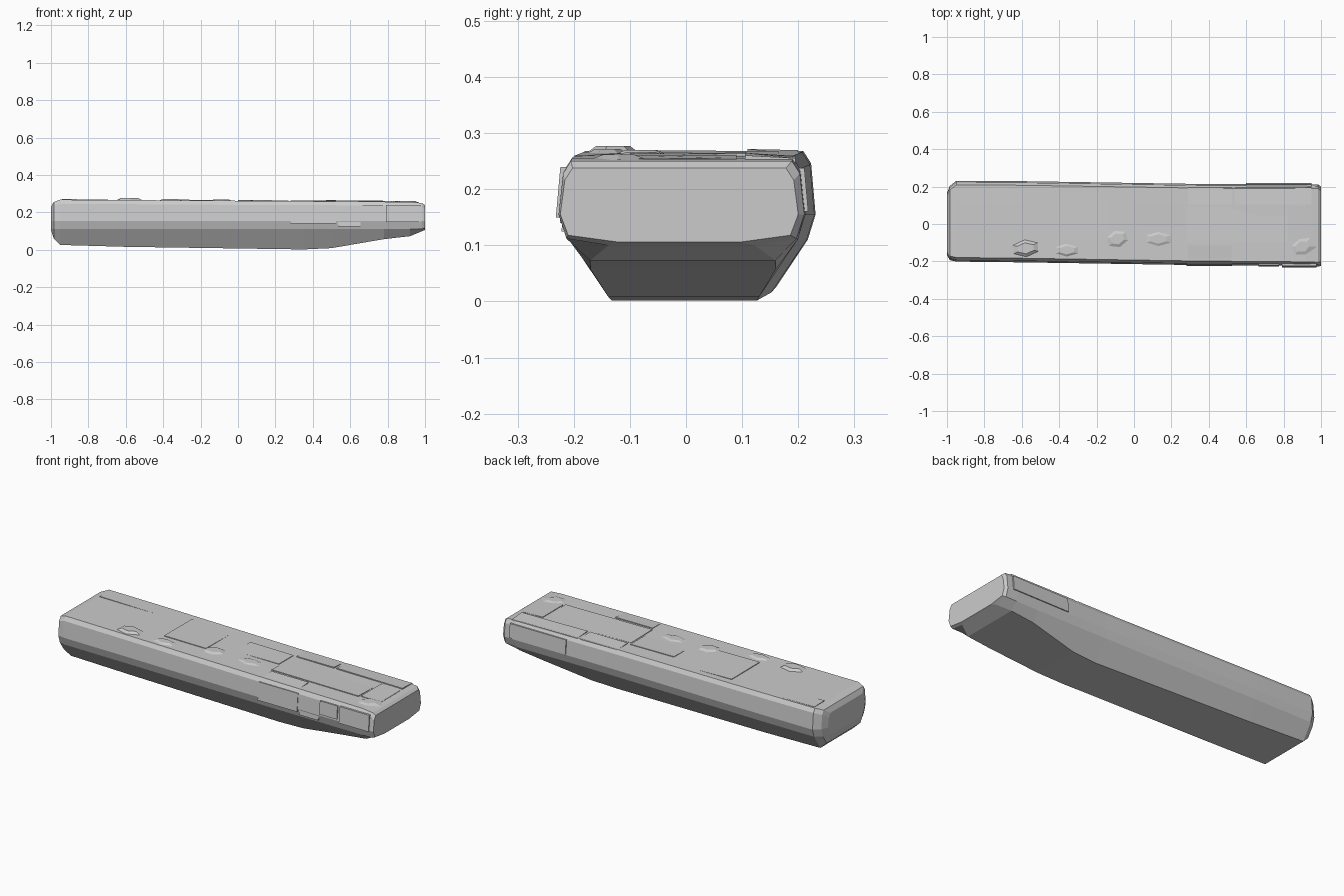
import bpy, bmesh
from mathutils import Matrix

cube = bpy.data.objects.get("Cube")
if cube:
    bpy.data.objects.remove(cube, do_unlink=True)


def finish(name, bm):
    bm.normal_update()
    bmesh.ops.recalc_face_normals(bm, faces=bm.faces)
    mesh = bpy.data.meshes.new(name)
    bm.to_mesh(mesh)
    bm.free()
    ob = bpy.data.objects.new(name, mesh)
    bpy.context.collection.objects.link(ob)
    return ob


def loft(name, rings):
    bm = bmesh.new()
    loops = [[bm.verts.new(p) for p in ring] for ring in rings]
    for a, b in zip(loops, loops[1:]):
        for i in range(len(a)):
            j = (i + 1) % len(a)
            bm.faces.new((a[i], a[j], b[j], b[i]))
    bm.faces.new(loops[0][::-1])
    bm.faces.new(loops[-1])
    return finish(name, bm)


def deck(x):
    return 0.2625 - 0.0065 * x


# Hull cross-section: flat deck, bulging sides, tapered keel
def section(x, yc, w, keel, zb, zt):
    chine = max(0.11, zb + 0.012)
    half = [(keel, zb), (w - 0.014, chine), (w, 0.155), (w - 0.008, zt - 0.022), (w - 0.022, zt)]
    ring = half + [(-y, z) for y, z in reversed(half)]
    return [(x, yc + y, z) for y, z in ring]


# Hull lofted along x: station, centre, half width, keel half width, bottom, top
stations = [
    (-1.0, 0.0, 0.165, 0.135, 0.105, 0.23), (-0.985, 0.005, 0.198, 0.15, 0.06, 0.256),
    (-0.95, 0.015, 0.216, 0.146, 0.026, 0.268), (-0.6, 0.012, 0.217, 0.14, 0.016, 0.266),
    (0.35, -0.003, 0.217, 0.13, 0.002, 0.26), (0.5, -0.004, 0.217, 0.135, 0.009, 0.259),
    (0.78, -0.005, 0.218, 0.165, 0.057, 0.257), (0.92, -0.006, 0.219, 0.165, 0.073, 0.256),
    (0.985, -0.008, 0.219, 0.13, 0.1, 0.25), (1.0, -0.012, 0.212, 0.11, 0.106, 0.238),
]
loft("hull", [section(*s) for s in stations])


# Deck panels: corner lifts tilt each one so that only some edges stand proud
def deck_panel(name, x0, x1, y0, y1, lifts):
    corners = [(x0, y0), (x1, y0), (x1, y1), (x0, y1)]
    low = [(x, y, deck(x) - 0.012) for x, y in corners]
    high = [(x, y, deck(x) + h) for (x, y), h in zip(corners, lifts)]
    loft(name, [low, high])


deck_panels = [
    ("stern_deck_panel", -0.94, -0.42, 0.11, 0.2, (0.003, -0.002, -0.002, 0.001)),
    ("stern_step_panel", -0.4, -0.14, -0.085, 0.165, (0.004, 0.003, -0.001, 0.003)),
    ("middle_deck_panel", 0.0, 0.27, -0.02, 0.108, (-0.001, 0.003, 0.003, 0.004)),
    ("bow_deck_panel", 0.28, 0.82, -0.1, 0.09, (0.004, 0.004, -0.002, 0.001)),
    ("bow_ramp_panel", 0.83, 0.95, -0.09, 0.09, (0.003, -0.002, -0.001, 0.003)),
    ("front_deck_strip", 0.29, 0.52, -0.195, -0.115, (-0.001, -0.001, 0.005, 0.004)),
    ("back_deck_strip_middle", 0.29, 0.525, 0.105, 0.195, (0.004, 0.006, -0.001, -0.001)),
    ("back_deck_strip_bow", 0.54, 0.95, 0.105, 0.195, (0.006, 0.004, -0.001, -0.001)),
]
for panel in deck_panels:
    deck_panel(*panel)


# Low faceted mounds on the deck
def deck_mound(name, x, y, sx, sy, turn, rise):
    bm = bmesh.new()
    place = Matrix.Translation((x, y, deck(x))) @ Matrix.Rotation(turn, 4, 'Z')
    bmesh.ops.create_cone(bm, cap_ends=True, segments=6, radius1=1, radius2=0.5, depth=2,
                          matrix=place @ Matrix.Diagonal((sx, sy, rise, 1)))
    finish(name, bm)


mounds = [(-0.58, -0.13, 0.1, 0.06, 0.1, 0.011), (-0.36, -0.14, 0.09, 0.045, 0.0, 0.007),
          (-0.09, -0.08, 0.08, 0.06, 0.3, 0.007), (0.13, -0.08, 0.1, 0.05, 0.0, 0.005),
          (0.9, -0.12, 0.08, 0.06, 0.4, 0.005)]
for i, mound in enumerate(mounds):
    deck_mound(f"deck_mound_{i + 1}", *mound)


# Side plates lie on the upper flank and lean in with it
def side_plate(name, side, x0, x1, z0, z1, y, lift):
    corners = [(x0, z0), (x1, z0), (x1, z1), (x0, z1)]
    inner = [(x, side * (y - 0.015), z) for x, z in corners]
    outer = [(x, side * (y + lift - 0.09 * (z - z0)), z) for x, z in corners]
    loft(name, [inner, outer])


side_plates = [
    ("front_side_plate", -1, 0.28, 0.525, 0.14, 0.24, 0.219, 0.006),
    ("front_window_plate", -1, 0.535, 0.655, 0.125, 0.165, 0.219, 0.003),
    ("front_bow_plate", -1, 0.665, 0.775, 0.165, 0.238, 0.223, 0.005),
    ("front_bow_tip_plate", -1, 0.79, 0.975, 0.15, 0.24, 0.224, 0.008),
    ("back_bow_plate", 1, 0.6, 0.95, 0.16, 0.238, 0.213, 0.005),
]
for plate in side_plates:
    side_plate(*plate)
